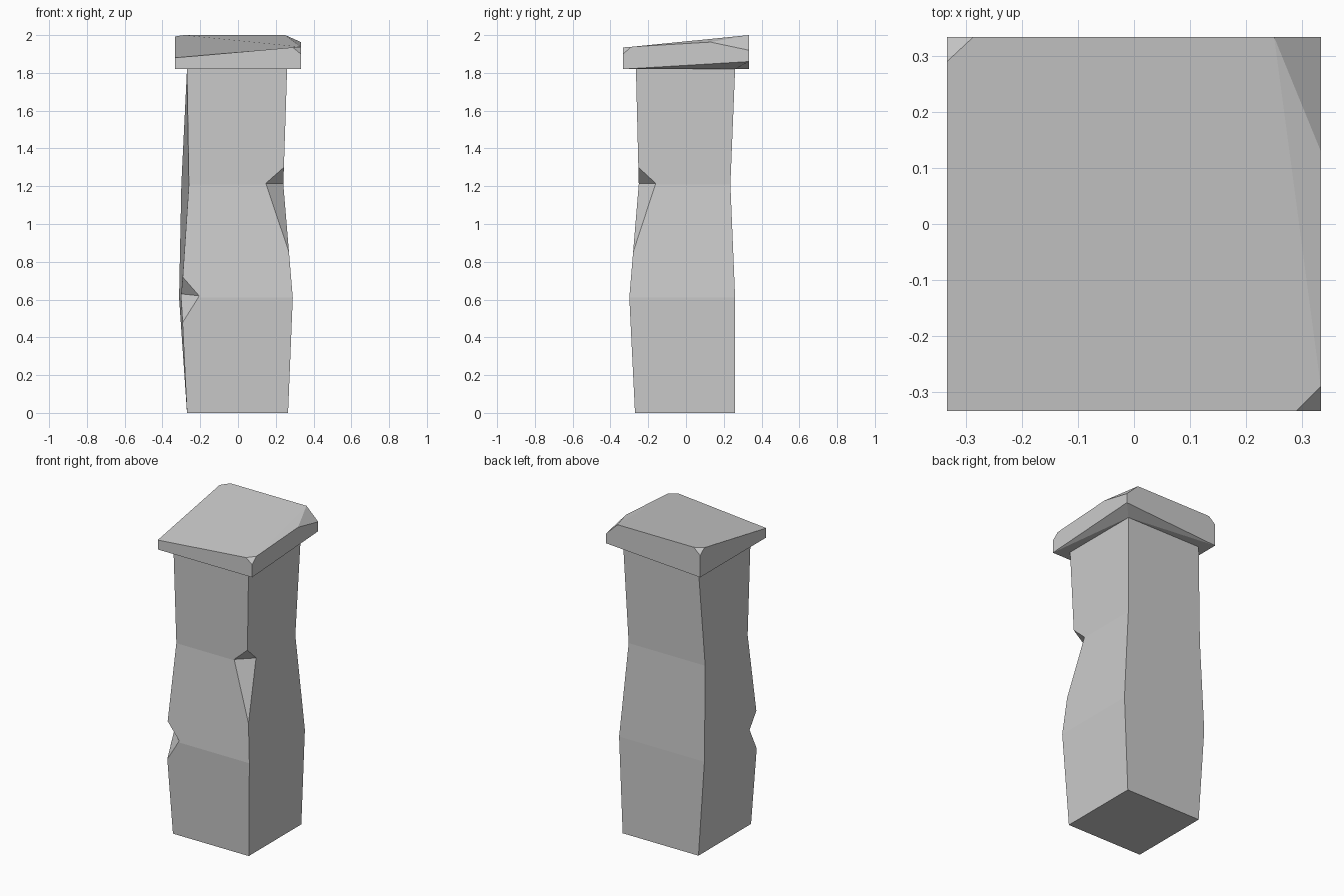
import bpy, bmesh
from mathutils import Vector

if "Cube" in bpy.data.objects:
    bpy.data.objects.remove(bpy.data.objects["Cube"])


def add_object(name, bm):
    bmesh.ops.recalc_face_normals(bm, faces=bm.faces[:])
    mesh = bpy.data.meshes.new(name)
    bm.to_mesh(mesh)
    bm.free()
    obj = bpy.data.objects.new(name, mesh)
    bpy.context.collection.objects.link(obj)
    return obj


def loft(name, rings):
    """Join four-cornered rings into a closed solid."""
    bm = bmesh.new()
    loops = [[bm.verts.new((x, y, z)) for x, y in pts] for z, pts in rings]
    for low, high in zip(loops, loops[1:]):
        for i in range(4):
            j = (i + 1) % 4
            bm.faces.new((low[i], low[j], high[j], high[i]))
    bm.faces.new(loops[0])
    bm.faces.new(loops[-1])
    return add_object(name, bm)


def hull(name, points):
    """Convex solid around points, with near-flat facets merged."""
    bm = bmesh.new()
    for p in points:
        bm.verts.new(p)
    res = bmesh.ops.convex_hull(bm, input=bm.verts[:])
    loose = [v for v in bm.verts if not v.link_faces]
    bmesh.ops.delete(bm, geom=loose, context='VERTS')
    bmesh.ops.recalc_face_normals(bm, faces=bm.faces[:])
    bmesh.ops.dissolve_limit(bm, angle_limit=0.17, verts=[], edges=bm.edges[:])
    return add_object(name, bm)


def chip(obj, crease_a, crease_b, top, bottom):
    """Cut a wedge from a corner, deepest along the crease."""
    a, b, t, u = map(Vector, (crease_a, crease_b, top, bottom))
    mid = (a + b) / 2
    cutter = hull("chip_cutter", [mid + 3 * (p - mid) for p in (a, b, t, u)])
    cutter.hide_render = True
    mod = obj.modifiers.new("chip", 'BOOLEAN')
    mod.operation = 'DIFFERENCE'
    mod.solver = 'EXACT'
    mod.object = cutter
    bpy.context.view_layer.objects.active = obj
    bpy.ops.object.modifier_apply(modifier=mod.name)
    bpy.data.objects.remove(cutter)


# Uneven shaft: corners run front left, front right, back right, back left
shaft_top = [(-0.27, -0.265), (0.26, -0.265), (0.26, 0.26), (-0.27, 0.26)]
shaft = loft("shaft", [
    (0.0, [(-0.27, -0.27), (0.265, -0.27), (0.265, 0.26), (-0.27, 0.26)]),
    (0.61, [(-0.30, -0.30), (0.29, -0.30), (0.29, 0.26), (-0.312, 0.26)]),
    (1.21, [(-0.26, -0.25), (0.24, -0.25), (0.24, 0.235), (-0.30, 0.235)]),
    (1.82, shaft_top),
])

# Chips in the front corners
chip(shaft, (0.145, -0.252, 1.215), (0.24, -0.16, 1.215),
     (0.243, -0.252, 1.30), (0.27, -0.28, 0.85))
chip(shaft, (-0.205, -0.30, 0.62), (-0.302, -0.21, 0.63),
     (-0.293, -0.291, 0.72), (-0.293, -0.293, 0.48))

# Sloping cap with three broken top corners and one lifted underside corner
R = 0.333
hull("cap", [(x, y, 1.82) for x, y in shaft_top] + [
    (-R, -R, 1.82), (R, -R, 1.82), (R, R, 1.86), (-R, R, 1.82),
    (-R, -R, 1.88),
    (0.29, -R, 1.935), (R, -0.29, 1.938), (R, -R, 1.90),
    (R, 0.13, 1.963), (0.25, R, 2.0), (R, R, 1.92),
    (-0.287, R, 2.0), (-R, 0.29, 1.993), (-R, R, 1.96),
])
